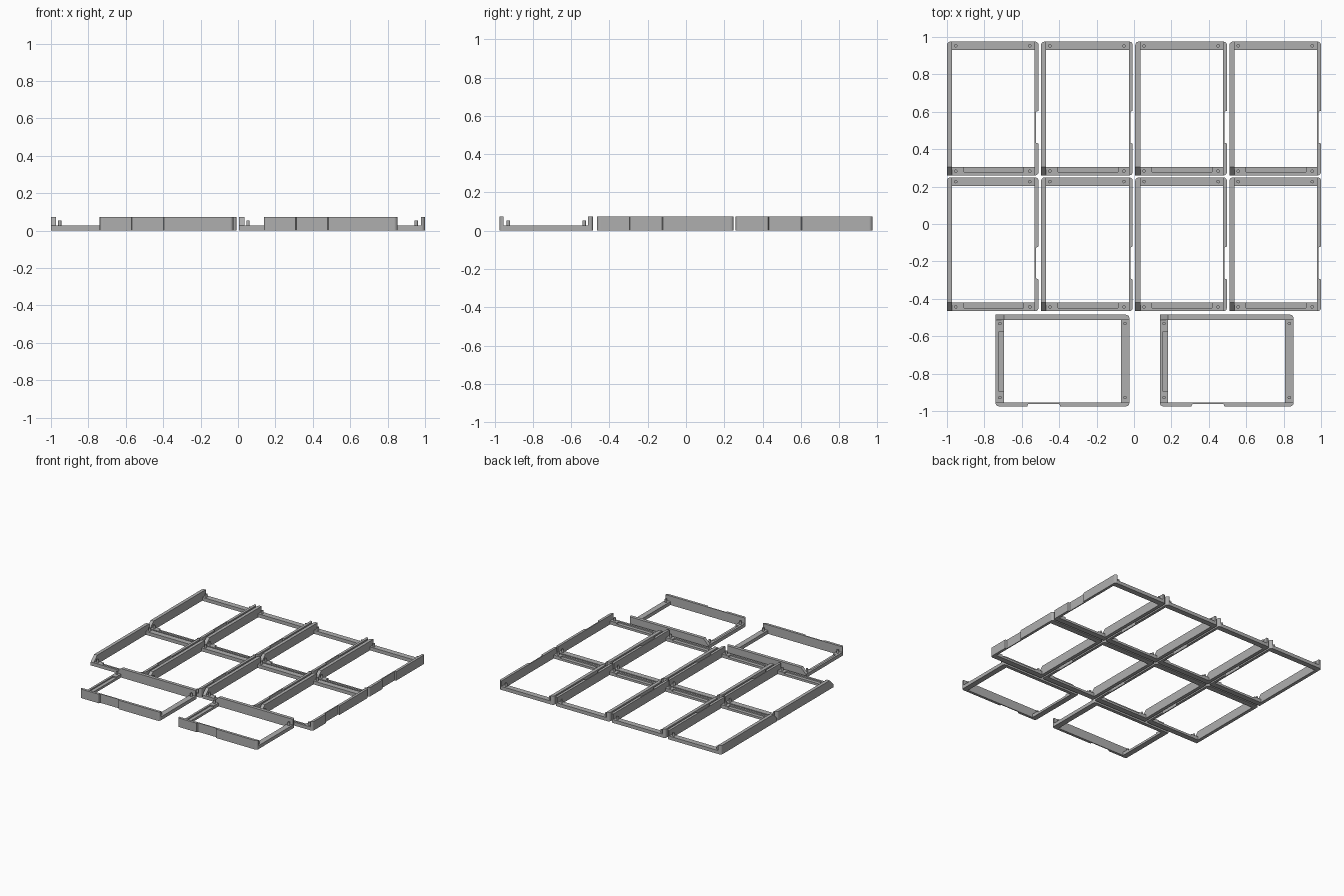
import bpy, bmesh, math
from mathutils import Matrix

if "Cube" in bpy.data.objects:
    bpy.data.objects.remove(bpy.data.objects["Cube"])

W, H = 0.245, 0.3575          # half width and half length of one frame
WALL, BAR, PEG = 0.073, 0.028, 0.053   # heights
LEFT, RIGHT = 0.027, 0.021    # side wall thicknesses
END = 0.045                   # end bar width

grey = bpy.data.materials.new("grey plastic")
grey.diffuse_color = (0.43, 0.43, 0.43, 1)
grey.use_nodes = True
grey.node_tree.nodes["Principled BSDF"].inputs["Base Color"].default_value = grey.diffuse_color


def arc(cx, cy, r, a0, a1, n=5):
    return [(cx + r * math.cos(math.radians(a0 + (a1 - a0) * i / n)),
             cy + r * math.sin(math.radians(a0 + (a1 - a0) * i / n)))
            for i in range(n + 1)]


def prism(bm, outline, z0, z1):
    """Add an upright prism over a flat outline."""
    low = [bm.verts.new((x, y, z0)) for x, y in outline]
    top = [bm.verts.new((x, y, z1)) for x, y in outline]
    bm.faces.new(low[::-1])
    bm.faces.new(top)
    n = len(low)
    for i in range(n):
        j = (i + 1) % n
        bm.faces.new((low[i], low[j], top[j], top[i]))


def rect(x0, y0, x1, y1):
    return [(x0, y0), (x1, y0), (x1, y1), (x0, y1)]


def make_frame_mesh():
    bm = bmesh.new()
    r = 0.018

    # left wall, its front end cut to a slope
    prism(bm, [(-W, -H), (-W + LEFT, -H), (-W + LEFT, H)]
          + arc(-W + r, H - r, r, 90, 180), 0, WALL)
    cut = bmesh.ops.bisect_plane(
        bm, geom=bm.verts[:] + bm.edges[:] + bm.faces[:],
        plane_co=(0, -H, BAR), plane_no=(0, -1, 1), clear_outer=True)
    edges = [e for e in cut["geom_cut"] if isinstance(e, bmesh.types.BMEdge)]
    bmesh.ops.holes_fill(bm, edges=edges)

    # right wall with a shallow full-height notch on its outer face
    xi, xn = W - RIGHT, W - 0.013
    prism(bm, [(xi, -H)] + arc(W - r, -H + r, r, -90, 0)
          + [(W, -0.188), (xn, -0.183), (xn, -0.017), (W, -0.012)]
          + arc(W - r, H - r, r, 0, 90) + [(xi, H)], 0, WALL)

    # back bar
    xl = -W + LEFT
    prism(bm, rect(xl, H - END, xi, H), 0, BAR)

    # front bar with a recess along its inner edge
    yi, yr = -H + END, -H + 0.017
    prism(bm, rect(xl, -H, xi, yi), 0, 0.018)
    prism(bm, [(xl, -H), (xi, -H), (xi, yi), (0.165, yi), (0.165, yr),
               (-0.155, yr), (-0.155, yi), (xl, yi)], 0.018, BAR)

    # corner pegs
    for x in (-0.198, 0.198):
        for y in (-0.335, 0.335):
            prism(bm, arc(x, y, 0.009, 0, 330, 11), BAR, PEG)

    bmesh.ops.recalc_face_normals(bm, faces=bm.faces[:])
    mesh = bpy.data.meshes.new("tray_frame")
    bm.to_mesh(mesh)
    bm.free()
    mesh.materials.append(grey)
    return mesh


frame = make_frame_mesh()


def place(name, x, y, angle=0):
    ob = bpy.data.objects.new(name, frame)
    ob.matrix_world = Matrix.Translation((x, y, 0)) @ Matrix.Rotation(angle, 4, 'Z')
    bpy.context.collection.objects.link(ob)


# two rows of four upright frames
for row, y in enumerate((0.6175, -0.1085)):
    for col in range(4):
        place(f"upright_frame_{row}_{col}", -0.755 + col * 0.5033, y)

# two frames turned sideways in front
for i, x in enumerate((-0.3825, 0.4955)):
    place(f"sideways_frame_{i}", x, -0.73, -math.pi / 2)
